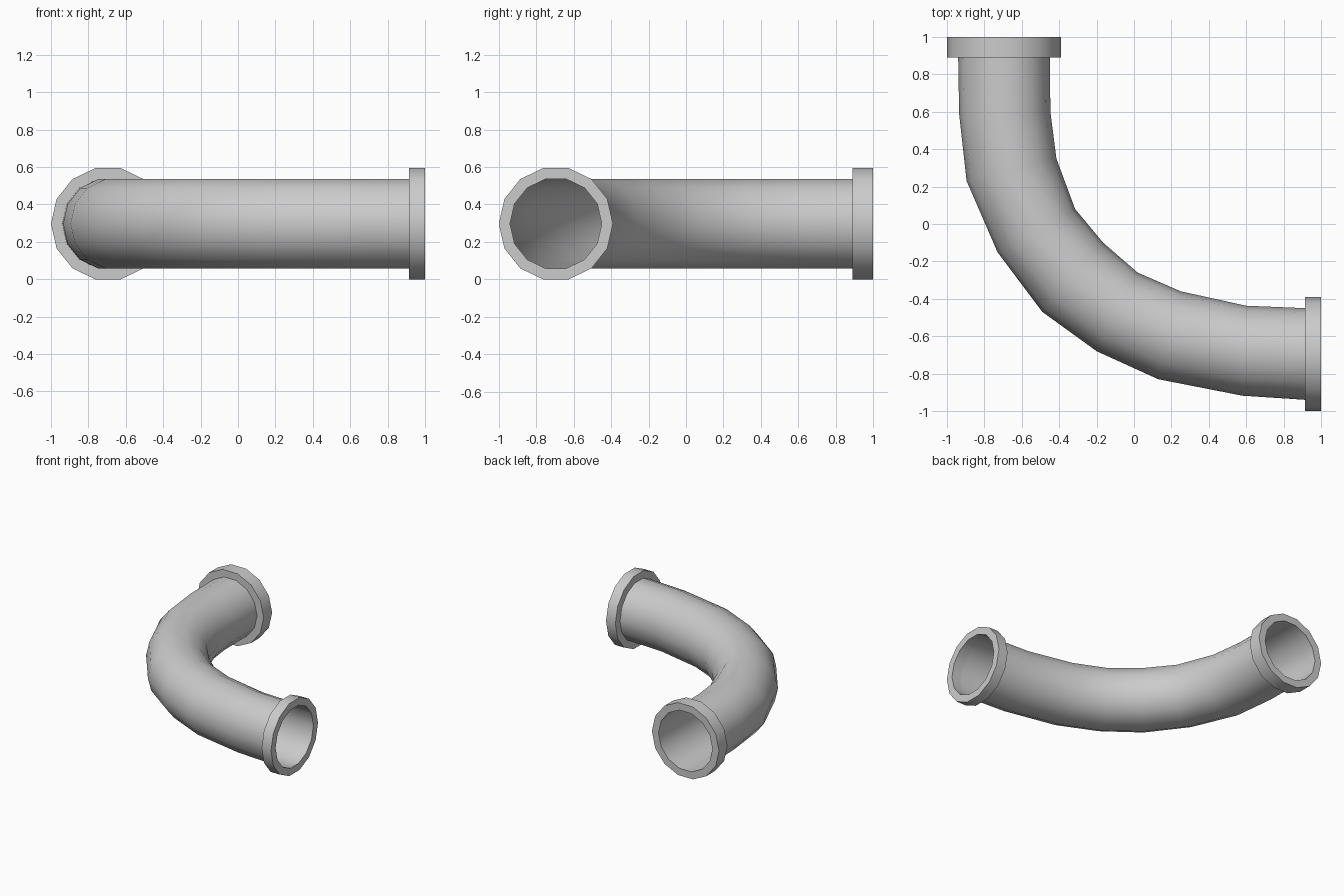
import bpy, math
from mathutils import Vector

if "Cube" in bpy.data.objects:
    bpy.data.objects.remove(bpy.data.objects["Cube"])

SIDES = 14
ZC = 0.297
R_PIPE, R_FLANGE = 0.245, 0.305


def ring(outer, inner, rz):
    """Cross-section spanning two plan points, with vertical radius rz."""
    a, b = Vector((*outer, ZC)), Vector((*inner, ZC))
    mid, half = (a + b) / 2, (a - b) / 2
    return [mid + half * math.cos(2 * math.pi * i / SIDES)
            + Vector((0, 0, rz * math.sin(2 * math.pi * i / SIDES)))
            for i in range(SIDES)]


def loft(name, rings, closed=False):
    verts = [v for r in rings for v in r]
    n = len(rings)
    faces = []
    for k in range(n if closed else n - 1):
        p, q = k * SIDES, (k + 1) % n * SIDES
        for i in range(SIDES):
            j = (i + 1) % SIDES
            faces.append((p + i, p + j, q + j, q + i))
    me = bpy.data.meshes.new(name)
    me.from_pydata(verts, [], faces)
    ob = bpy.data.objects.new(name, me)
    bpy.context.collection.objects.link(ob)
    bpy.ops.object.select_all(action='DESELECT')
    ob.select_set(True)
    bpy.context.view_layer.objects.active = ob
    bpy.ops.object.mode_set(mode='EDIT')
    bpy.ops.mesh.select_all(action='SELECT')
    bpy.ops.mesh.normals_make_consistent(inside=False)
    bpy.ops.object.mode_set(mode='OBJECT')
    bpy.ops.object.shade_smooth_by_angle(angle=math.radians(35))
    return ob


# Bent pipe: outer and inner edge of the bend in plan, one pair per section
outer = [(-.94, .89), (-.935, .59), (-.895, .23), (-.73, -.15), (-.49, -.47),
         (-.2, -.68), (.13, -.83), (.58, -.918), (.915, -.94)]
inner = [(-.45, .89), (-.447, .60), (-.415, .35), (-.315, .08), (-.165, -.10),
         (.02, -.26), (.25, -.36), (.60, -.437), (.915, -.45)]
loft("bent_pipe", [ring(o, i, R_PIPE) for o, i in zip(outer, inner)])

# Flanges: hollow collars around both open ends
profile = [(R_PIPE, 0), (R_FLANGE, 0), (R_FLANGE, 1), (R_PIPE, 1)]
C = -0.695
loft("back_flange", [ring((C - r, .89 + .11 * t), (C + r, .89 + .11 * t), r)
                     for r, t in profile], True)
loft("right_flange", [ring((.915 + .085 * t, C - r), (.915 + .085 * t, C + r), r)
                      for r, t in profile], True)
